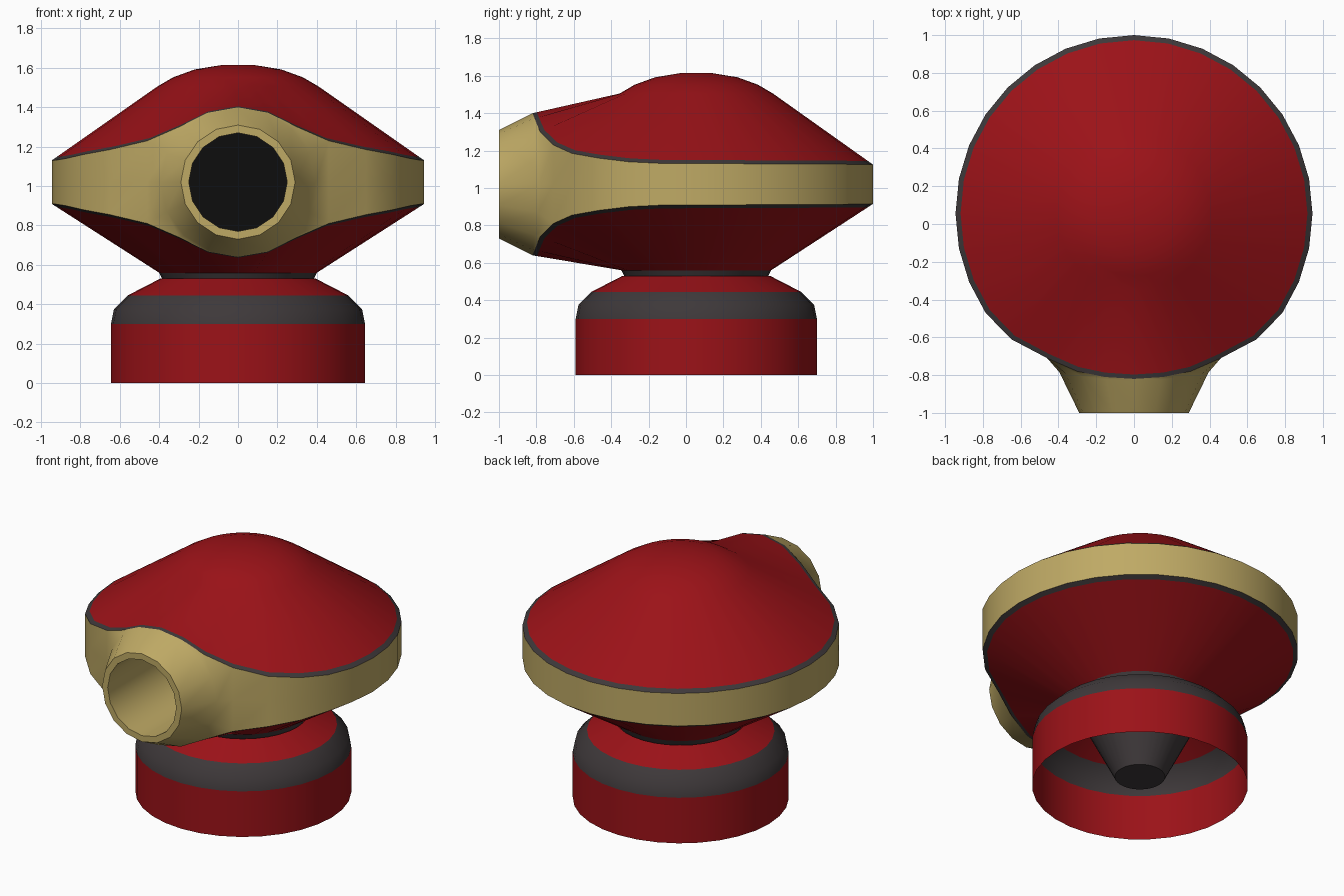
import bpy, bmesh
from math import sin, cos, pi
from mathutils import Vector

if "Cube" in bpy.data.objects:
    bpy.data.objects.remove(bpy.data.objects["Cube"])

N = 32            # sides of every turned part
CY = 0.055        # y of the turning axis
CZ = 1.02         # height of the band and nozzle centre


def material(name, rgb):
    m = bpy.data.materials.new(name)
    m.diffuse_color = (*rgb, 1)
    m.use_nodes = True
    m.node_tree.nodes["Principled BSDF"].inputs["Base Color"].default_value = m.diffuse_color
    return m


RED = material("red", (0.33, 0.006, 0.009))
DARK = material("dark_grey", (0.048, 0.040, 0.042))
GOLD = material("gold", (0.52, 0.40, 0.13))
BLACK = material("black", (0.004, 0.004, 0.004))


def build(name, lofts, mat, angle=35):
    """Each loft is (rings, closed, cap_last); shared points are welded."""
    bm = bmesh.new()
    for rings, closed, cap in lofts:
        rows = [[bm.verts.new(p) for p in r] for r in rings]
        n = len(rows[0])
        for a, b in zip(rows, rows[1:]):
            for i in range(n if closed else n - 1):
                j = (i + 1) % n
                bm.faces.new((a[i], a[j], b[j], b[i]))
        if cap:
            bm.faces.new(rows[-1])
    bmesh.ops.remove_doubles(bm, verts=bm.verts, dist=0.0005)
    bmesh.ops.recalc_face_normals(bm, faces=bm.faces)
    me = bpy.data.meshes.new(name)
    bm.to_mesh(me)
    bm.free()
    me.materials.append(mat)
    ob = bpy.data.objects.new(name, me)
    bpy.context.collection.objects.link(ob)
    bpy.ops.object.select_all(action='DESELECT')
    ob.select_set(True)
    bpy.context.view_layer.objects.active = ob
    bpy.ops.object.shade_smooth_by_angle(angle=angle * pi / 180)
    return ob


def ring(r, z):
    return [Vector((r * sin(2 * pi * i / N), CY + r * cos(2 * pi * i / N), z)) for i in range(N)]


def turned(name, profile, mat, cap=False):
    return build(name, [([ring(r, z) for r, z in profile], True, cap)], mat)


# Outline of the head: a circle whose front flares up around the nozzle (x, y, half height)
FLARE = {10: (.873, -.307, .12), 11: (.786, -.47, .14), 12: (.65, -.61, .165),
         13: (.46, -.71, .21), 14: (.30, -.78, .28), 15: (.155, -.81, .352), 16: (0, -.82, .38)}


def rim(i, side):
    """Point i of the outline; side is 1 top edge, 0 middle, -1 bottom edge."""
    i %= N
    k = min(i, N - i)
    a = 2 * pi * k / N
    x, y, h = FLARE.get(k, (.945 * sin(a), CY + .945 * cos(a), .105 + .0007 * k))
    return Vector((x if i <= 16 else -x, y, CZ + side * h))


# Upper and lower red shells, each with a thin dark trim along the band
for side, part, profile in ((1, "dome", [(.41, 1.505), (.33, 1.552), (.22, 1.592), (.08, 1.615)]),
                            (-1, "underside", [(.40, .56)])):
    edge = [rim(i, side) for i in range(N)]
    inner = [ring(r, z) for r, z in profile]
    lip = [e.lerp(p, .05) for e, p in zip(edge, inner[0])]
    build(part + "_trim", [([edge, lip], True, False)], DARK)
    build(part, [([lip] + inner, True, side > 0)], RED)


# Band round the head, flowing into the nozzle at the front
def circle(r, y):
    return [Vector((r * sin(pi * j / 8), y, CZ + r * cos(pi * j / 8))) for j in range(16)]


band = [[rim(i, s) for i in range(-13, 14)] for s in (1, 0, -1)]
opening, root = [], []
for j in range(16):
    m = min(j, 16 - j)
    k, side = (16 - m, 1) if m < 4 else (13, 0) if m == 4 else (8 + m, -1)
    opening.append(rim(k if j <= 8 else N - k, side))
    a = pi * j / 8
    w = abs(sin(a)) ** 2
    r = .375 + .02 * w
    root.append(Vector((r * sin(a), -.83 + .045 * w, CZ + r * cos(a))))
nozzle = [opening, root, circle(.29, -1), circle(.25, -1), circle(.25, -.4)]
build("band_and_nozzle", [(band, False, False), (nozzle, True, False)], GOLD, 40)
build("nozzle_back", [([circle(.25, -.4), circle(.1, -.4)], True, True)], BLACK)

# Neck funnel that hangs down inside the hollow base
turned("neck_funnel", [(.40, .56), (.385, .53), (.15, .06)], DARK, cap=True)

# Hollow base: red wall, dark shoulder, red collar
turned("base_wall", [(.645, 0), (.645, .30)], RED)
turned("base_shoulder", [(.645, .30), (.63, .375), (.56, .445)], DARK)
turned("base_collar", [(.56, .445), (.395, .53)], RED)
